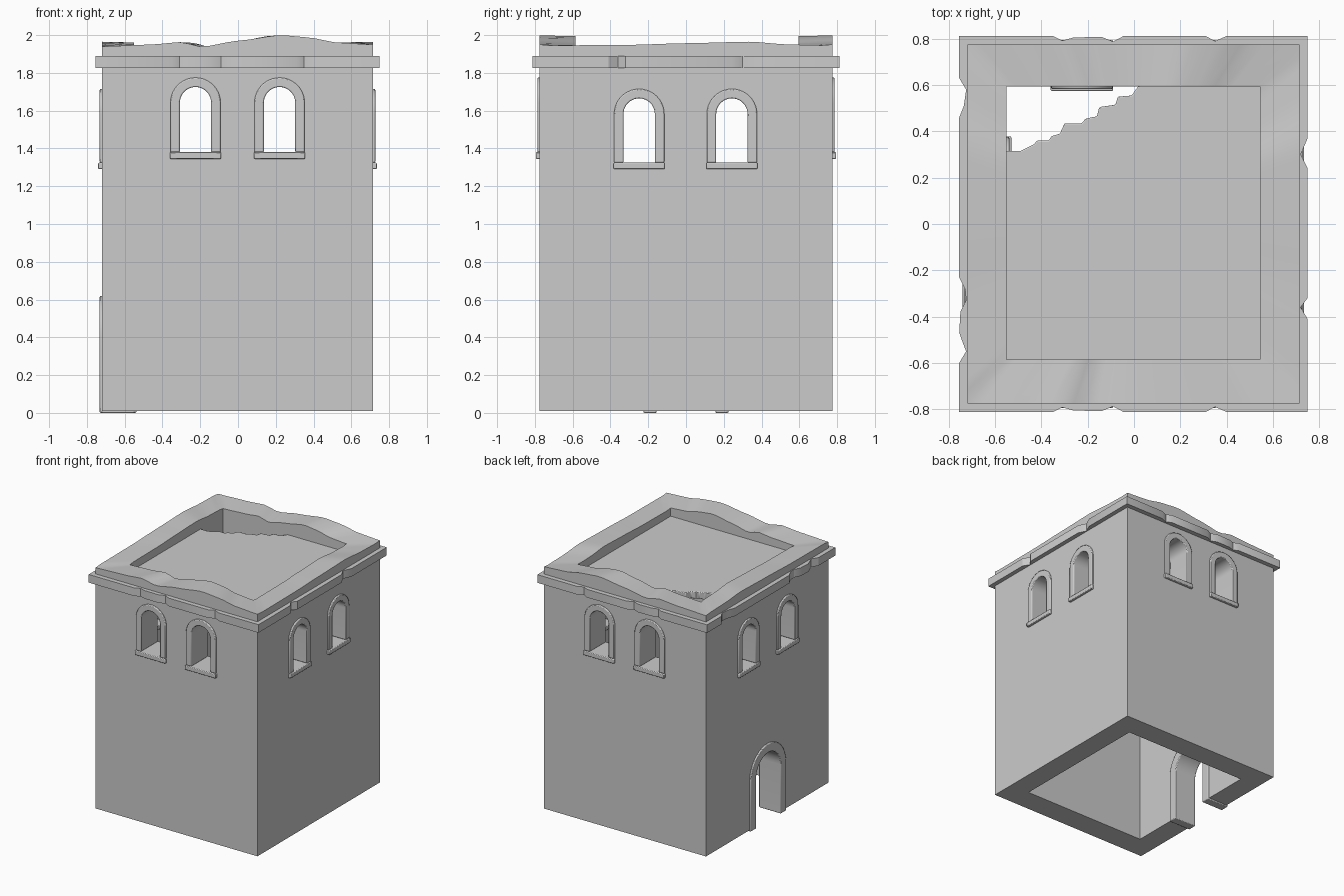
import bpy, bmesh, math

if "Cube" in bpy.data.objects:
    bpy.data.objects.remove(bpy.data.objects["Cube"])

X0, X1, Y0, Y1 = -0.72, 0.715, -0.775, 0.775      # outer wall faces
IX0, IX1, IY0, IY1 = -0.55, 0.545, -0.585, 0.595  # inner wall faces
BASE = 0.01


def make(name, verts, faces, bevel=0):
    bm = bmesh.new()
    vs = [bm.verts.new(v) for v in verts]
    for f in faces:
        bm.faces.new([vs[i] for i in f])
    bmesh.ops.recalc_face_normals(bm, faces=bm.faces)
    me = bpy.data.meshes.new(name)
    bm.to_mesh(me)
    bm.free()
    ob = bpy.data.objects.new(name, me)
    bpy.context.collection.objects.link(ob)
    if bevel:
        m = ob.modifiers.new("soft_edges", 'BEVEL')
        m.width, m.segments, m.limit_method = bevel, 2, 'ANGLE'
        m.angle_limit = math.radians(40)
    return ob


def prism(name, pts, axis, a, b, bevel=0):
    """Extrude a 2D outline along an axis from a to b."""
    def place(p, d):
        return {'x': (d, p[0], p[1]), 'y': (p[0], d, p[1]), 'z': (p[0], p[1], d)}[axis]
    n = len(pts)
    verts = [place(p, a) for p in pts] + [place(p, b) for p in pts]
    faces = [list(range(n)), list(range(n, 2 * n))]
    faces += [[i, (i + 1) % n, (i + 1) % n + n, i + n] for i in range(n)]
    return make(name, verts, faces, bevel)


def arch(c, hw, z0, spring, n=20):
    pts = [(c - hw, z0)]
    pts += [(c - hw * math.cos(math.pi * i / n), spring + hw * math.sin(math.pi * i / n))
            for i in range(n + 1)]
    return pts + [(c + hw, z0)]


def interp(table, t):
    for (a, za), (b, zb) in zip(table, table[1:]):
        if t <= b:
            k = max(0, (t - a) / (b - a))
            k = 0.5 * k + 0.5 * k * k * (3 - 2 * k)
            return za + (zb - za) * k
    return table[-1][1]


# Tower walls with a worn, wavy parapet top
front_prof = [(0, 1.94), (.18, 1.95), (.29, 1.963), (.37, 1.938), (.5, 1.97),
              (.66, 2.0), (.76, 1.988), (.87, 1.96), (1, 1.95)]
side_prof = [(0, 1.945), (.3, 1.948), (.5, 1.957), (.72, 1.965), (.85, 1.95), (1, 1.945)]
N = 28
outer, inner = [], []
for k in range(4):
    for i in range(N):
        t = i / N
        s = t if k in (0, 1) else 1 - t
        u, v = [(s, 0), (1, s), (s, 1), (0, s)][k]
        z = interp(front_prof if k % 2 == 0 else side_prof, s)
        if i == 0:
            z = 1.94 if u == 0 else 1.95
        outer.append((X0 + (X1 - X0) * u, Y0 + (Y1 - Y0) * v, z))
        inner.append((IX0 + (IX1 - IX0) * u, IY0 + (IY1 - IY0) * v, z - .004))
M = 4 * N
rings = [[(x, y, BASE) for x, y, z in outer], outer, inner,
         [(x, y, BASE) for x, y, z in inner]]
faces = [[r * M + i, r * M + (i + 1) % M, (r + 1) % 4 * M + (i + 1) % M, (r + 1) % 4 * M + i]
         for r in range(4) for i in range(M)]
walls = make("tower_walls", sum(rings, []), faces)

# Window and door openings, with frames running through the wall
cutters = []
P = 0.012
sides = [("front", 'y', Y0, IY0), ("back", 'y', IY1, Y1),
         ("left", 'x', X0, IX0), ("right", 'x', IX1, X1)]


def opening(name, axis, a, b, c, hw, fw, z0, spring):
    cutters.append(prism(name + "_cutter", arch(c, hw + fw / 2, z0 - .015, spring),
                         axis, a - .05, b + .05))
    outline = arch(c, hw + fw, z0, spring) + arch(c, hw, z0, spring)[::-1]
    prism(name + "_frame", outline, axis, a - P, b + P, .006)


for side, axis, a, b in sides:
    z0, spring = (1.38, 1.642) if axis == 'y' else (1.325, 1.582)
    for j, c in enumerate((-0.225, 0.22) if axis == 'y' else (-0.248, 0.243)):
        name = f"{side}_window_{j + 1}"
        opening(name, axis, a, b, c, .083, .05, z0, spring)
        prism(name + "_sill", [(c - .135, z0 - .035), (c + .135, z0 - .035),
                               (c + .135, z0), (c - .135, z0)],
              axis, a - .02, b + .02, .005)
opening("door", 'x', X0, IX0, 0, .155, .07, 0, .395)

# Cut the openings out of the walls
for c in cutters:
    c.hide_render = True
    m = walls.modifiers.new("cut", 'BOOLEAN')
    m.operation, m.solver, m.object = 'DIFFERENCE', 'EXACT', c
bpy.context.view_layer.update()
cut = bpy.data.meshes.new_from_object(walls.evaluated_get(bpy.context.evaluated_depsgraph_get()))
walls.modifiers.clear()
walls.data = cut
for c in cutters:
    bpy.data.objects.remove(c)

# Broken roof deck with a stepped, missing corner
deck = [(-.56, .315), (-.49, .315), (-.43, .345), (-.42, .36), (-.37, .36), (-.355, .38),
        (-.32, .39), (-.30, .435), (-.225, .435), (-.21, .455), (-.16, .465), (-.15, .505),
        (-.08, .515), (-.07, .55), (-.01, .555), (.025, .605),
        (.555, .605), (.555, -.595), (-.56, -.595)]
prism("roof_deck", deck, 'z', 1.825, 1.88, .005)

# Chipped cornice: one mitred strip per side, notches as (position, depth)
CX0, CX1, CY0, CY1 = -.755, .75, -.812, .812
chips = [(-.35, 0), (-.31, .02), (-.26, .006), (-.14, .004), (-.09, .024), (-.045, 0),
         (.31, 0), (.35, .022), (.40, 0)]
right_chips = [(-.41, 0), (-.36, .03), (-.32, 0), (.24, 0), (.3, .03), (.37, 0)]
left_chips = [(-.6, 0), (-.55, .03), (-.52, .018), (-.47, 0), (-.38, .005), (-.33, .03),
              (-.28, .025), (-.23, 0), (.46, 0), (.51, .02), (.58, .03), (.63, 0)]
D = .06
for name, y, s in (("front", CY0, 1), ("back", CY1, -1)):
    pts = [(CX0, y)] + [(u, y + s * d) for u, d in chips] + [(CX1, y)]
    prism(name + "_cornice", pts + [(CX1 - D, y + s * D), (CX0 + D, y + s * D)],
          'z', 1.825, 1.89)
for name, x, s, ch in (("left", CX0, 1, left_chips), ("right", CX1, -1, right_chips)):
    pts = [(x, CY0)] + [(x + s * d, u) for u, d in ch] + [(x, CY1)]
    prism(name + "_cornice", pts + [(x + s * D, CY1 - D), (x + s * D, CY0 + D)],
          'z', 1.825, 1.89)

# Smooth the curved parts, keep edges crisp
bpy.ops.object.select_all(action='SELECT')
bpy.context.view_layer.objects.active = walls
bpy.ops.object.shade_smooth_by_angle(angle=math.radians(30))
